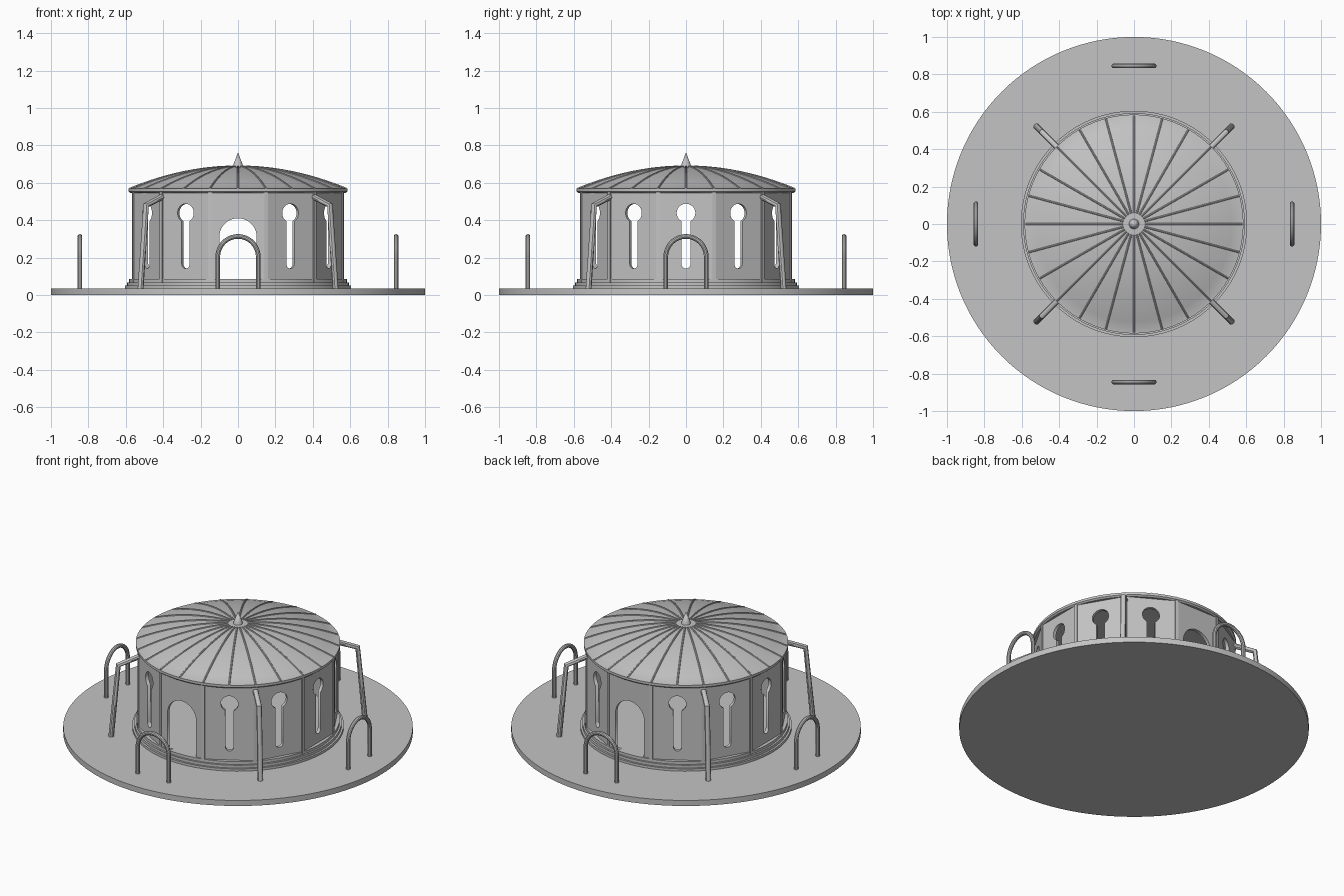
import bpy
import bmesh
from math import sin, cos, pi, radians
from mathutils import Matrix, Vector

cube = bpy.data.objects.get("Cube")
if cube:
    bpy.data.objects.remove(cube)

# One stone grey for everything
grey = bpy.data.materials.new("stone_grey")
grey.use_nodes = True
colour = (0.55, 0.55, 0.55, 1)
grey.diffuse_color = colour
grey.node_tree.nodes["Principled BSDF"].inputs["Base Color"].default_value = colour

SIDES = 12
RADIUS = 0.58
APOTHEM = RADIUS * cos(pi / SIDES)
FLOOR, EAVE = 0.085, 0.55


def add_object(name, mesh, smooth=False):
    obj = bpy.data.objects.new(name, mesh)
    bpy.context.collection.objects.link(obj)
    mesh.materials.clear()
    mesh.materials.append(grey)
    if smooth:
        bpy.ops.object.select_all(action='DESELECT')
        obj.select_set(True)
        bpy.context.view_layer.objects.active = obj
        bpy.ops.object.shade_smooth_by_angle(angle=radians(35))
    return obj


def lathe(name, profile, segments=96):
    """Spin an (r, z) profile that starts and ends on the axis."""
    bm = bmesh.new()
    verts = [bm.verts.new((r, 0, z)) for r, z in profile]
    edges = [bm.edges.new(pair) for pair in zip(verts, verts[1:])]
    bmesh.ops.spin(bm, geom=verts + edges, cent=(0, 0, 0), axis=(0, 0, 1),
                   angle=2 * pi, steps=segments, use_duplicate=False)
    bmesh.ops.remove_doubles(bm, verts=bm.verts, dist=0.0001)
    bmesh.ops.recalc_face_normals(bm, faces=bm.faces)
    mesh = bpy.data.meshes.new(name)
    bm.to_mesh(mesh)
    bm.free()
    return add_object(name, mesh, True)


def curve_mesh(name, loops, flat, size, cyclic):
    """Mesh from poly splines: a flat cut-out panel or a round tube."""
    curve = bpy.data.curves.new(name, 'CURVE')
    curve.dimensions = '2D' if flat else '3D'
    if flat:
        curve.fill_mode = 'BOTH'
        curve.extrude = size
    else:
        curve.bevel_depth = size
        curve.bevel_resolution = 3
        curve.use_fill_caps = True
    for loop in loops:
        spline = curve.splines.new('POLY')
        spline.points.add(len(loop) - 1)
        for point, co in zip(spline.points, loop):
            point.co = (*Vector(co).to_3d(), 1)
        spline.use_cyclic_u = cyclic
    helper = bpy.data.objects.new(name, curve)
    bpy.context.collection.objects.link(helper)
    bpy.context.view_layer.update()
    graph = bpy.context.evaluated_depsgraph_get()
    mesh = bpy.data.meshes.new_from_object(helper.evaluated_get(graph))
    bpy.data.objects.remove(helper)
    return mesh


def arc(cx, cy, r, start, end, steps):
    angles = [radians(start + (end - start) * i / steps) for i in range(steps + 1)]
    return [(cx + r * cos(a), cy + r * sin(a)) for a in angles]


# Round plinth and the stepped footing of the building
lathe("ground_disc", [(0, 0), (1, 0), (1, 0.035), (0, 0.035)], 128)
lathe("stepped_footing", [(0, 0.03), (0.605, 0.03), (0.605, 0.05), (0.593, 0.05),
                          (0.593, 0.067), (0.582, 0.067), (0.582, FLOOR), (0, FLOOR)])

# Wall panels: arched doors front and back, keyhole windows elsewhere
half = RADIUS * sin(pi / SIDES)
outline = [(-half, 0.06), (half, 0.06), (half, EAVE), (-half, EAVE)]
door = [(-0.1, FLOOR), (0.1, FLOOR)] + arc(0, 0.31, 0.1, 0, 180, 20)
keyhole = arc(0, 0.165, 0.024, 180, 360, 10) + arc(0, 0.438, 0.05, -61, 241, 24)
door_panel = curve_mesh("door_panel", [outline, door], True, 0.01, True)
window_panel = curve_mesh("window_panel", [outline, keyhole], True, 0.01, True)
for i in range(SIDES):
    is_door = i % (SIDES // 2) == 0
    panel = add_object("door_wall" if is_door else "window_wall",
                       door_panel if is_door else window_panel)
    panel.matrix_world = (Matrix.Rotation(2 * pi * i / SIDES, 4, 'Z')
                          @ Matrix.Translation((0, 0.01 - APOTHEM, 0))
                          @ Matrix.Rotation(pi / 2, 4, 'X'))

# Slim corner posts between the panels
bm = bmesh.new()
for i in range(SIDES):
    place = (Matrix.Rotation(2 * pi * (i + 0.5) / SIDES, 4, 'Z')
             @ Matrix.Translation((0, 0.012 - RADIUS, (0.06 + EAVE) / 2))
             @ Matrix.Diagonal((0.018, 0.03, EAVE - 0.06, 1)))
    bmesh.ops.create_cube(bm, size=1, matrix=place)
posts = bpy.data.meshes.new("corner_posts")
bm.to_mesh(posts)
bm.free()
add_object("corner_posts", posts)

# Shallow domed roof with a small eave lip
RISE, EDGE = 0.12, 0.568


def roof_height(r):
    return EDGE + RISE * (1 - (r / RADIUS) ** 2)


steps = 10
dome = [(RADIUS * (1 - i / steps), roof_height(RADIUS * (1 - i / steps)))
        for i in range(steps + 1)]
lathe("domed_roof", [(0, 0.545), (0.575, 0.545), (0.585, 0.553), (0.585, EDGE)] + dome)

# Radial roof seams
seams = []
for i in range(24):
    a = 2 * pi * i / 24
    seams.append([(r * cos(a), r * sin(a), z) for r, z in dome[:-1]])
add_object("roof_seams", curve_mesh("roof_seams", seams, False, 0.005, False), True)

# Pointed finial
lathe("roof_finial", [(0, 0.675), (0.03, 0.675), (0.024, 0.7), (0, 0.762)], 24)

# Four hoop rails around the rim, and four bent braces on the diagonals
hoop = [(0.108, 0.03)] + arc(0, 0.205, 0.108, 0, 180, 24) + [(-0.108, 0.03)]
hoop_mesh = curve_mesh("hoop_rail", [[(x, -0.845, z) for x, z in hoop]],
                       False, 0.0125, False)
brace_path = [(0, -0.737, 0.03), (0, -0.695, 0.48), (0, -0.565, 0.527)]
brace_mesh = curve_mesh("bent_brace", [brace_path], False, 0.016, False)
for i in range(4):
    rail = add_object("hoop_rail", hoop_mesh, True)
    rail.rotation_euler.z = i * pi / 2
    brace = add_object("bent_brace", brace_mesh, True)
    brace.rotation_euler.z = (i + 0.5) * pi / 2
